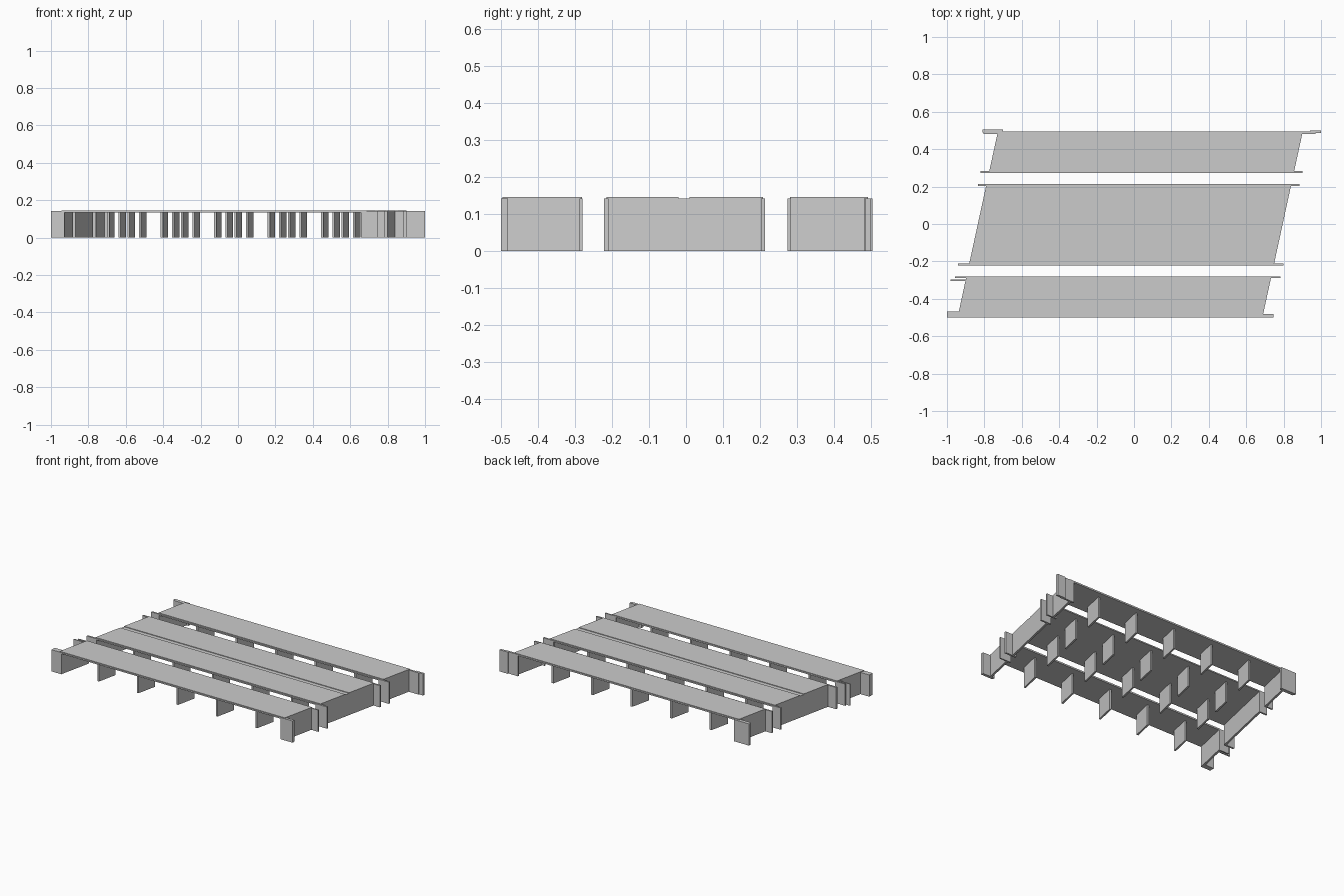
import bpy, bmesh

if "Cube" in bpy.data.objects:
    bpy.data.objects.remove(bpy.data.objects["Cube"])

SKEW = 0.217          # x shift per unit of y
LEFT, RIGHT = -0.835, 0.795
TOP, SOFFIT, WALL_TOP = 0.146, 0.134, 0.142


def prism(name, pts, z0, z1):
    """Extrude a plan outline between two heights."""
    bm = bmesh.new()
    face = bm.faces.new([bm.verts.new((x, y, z0)) for x, y in pts])
    new = bmesh.ops.extrude_face_region(bm, geom=[face])["geom"]
    bmesh.ops.translate(bm, vec=(0, 0, z1 - z0),
                        verts=[v for v in new if isinstance(v, bmesh.types.BMVert)])
    bmesh.ops.recalc_face_normals(bm, faces=bm.faces)
    mesh = bpy.data.meshes.new(name)
    bm.to_mesh(mesh)
    bm.free()
    obj = bpy.data.objects.new(name, mesh)
    bpy.context.collection.objects.link(obj)
    return obj


def skewed(name, xa, xb, y0, y1, z0, z1):
    """Plan parallelogram whose ends follow the skew of the bridge."""
    s0, s1 = SKEW * y0, SKEW * y1
    return prism(name, [(xa + s0, y0), (xb + s0, y0), (xb + s1, y1), (xa + s1, y1)], z0, z1)


def box(name, x0, x1, y0, y1, z0=0, z1=WALL_TOP):
    return prism(name, [(x0, y0), (x1, y0), (x1, y1), (x0, y1)], z0, z1)


# Deck slabs; the middle deck is split by a sunken central joint
for name, y0, y1 in (("front_deck", -0.497, -0.282), ("middle_deck_front", -0.215, -0.02),
                     ("middle_deck_back", 0.01, 0.208), ("back_deck", 0.282, 0.492)):
    skewed(name, LEFT, RIGHT, y0, y1, SOFFIT, TOP)
skewed("centre_joint", LEFT, RIGHT, -0.02, 0.01, SOFFIT, WALL_TOP)

# Abutment walls closing both ends of each deck
for name, y0, y1 in (("front", -0.497, -0.282), ("middle", -0.218, 0.21),
                     ("back", 0.28, 0.492)):
    skewed(name + "_left_abutment", LEFT, LEFT + 0.014, y0, y1, 0, SOFFIT)
    skewed(name + "_right_abutment", RIGHT - 0.014, RIGHT, y0, y1, 0, SOFFIT)

# Piers: five under each of four rows
for row, y in enumerate((-0.39, -0.11, 0.11, 0.39)):
    for i in range(5):
        x = -0.595 + 0.286 * i
        skewed(f"pier_{row + 1}_{i + 1}", x - 0.006, x + 0.006,
               y - 0.065, y + 0.065, 0, SOFFIT)

# Edge beams and wing walls: left tip, right tip, y range
edges = [("front_outer", -1.0, 0.745, -0.5, -0.482),
         ("front_inner", -0.957, 0.782, -0.288, -0.28),
         ("middle_front", -0.94, 0.80, -0.222, -0.21),
         ("middle_back", -0.835, 0.885, 0.203, 0.214),
         ("back_inner", -0.82, 0.90, 0.274, 0.284),
         ("back_outer", -0.805, 0.97, 0.482, 0.494)]
for name, x0, x1, y0, y1 in edges:
    s = SKEW * (y0 + y1) / 2
    box(name + "_edge_beam", LEFT + s, RIGHT + s, y0, y1, SOFFIT, WALL_TOP)
    box(name + "_left_wing", x0, LEFT + s + 0.012, y0, y1)
    box(name + "_right_wing", RIGHT + s - 0.03, x1, y0, y1)

# Thicker corner blocks and the extra return wall
box("front_left_corner", -1.0, -0.932, -0.5, -0.467)
box("front_left_return_wall", -0.98, -0.90, -0.304, -0.297)
box("back_left_corner", -0.81, -0.70, 0.49, 0.505)
box("back_right_corner", 0.94, 1.0, 0.486, 0.5)
